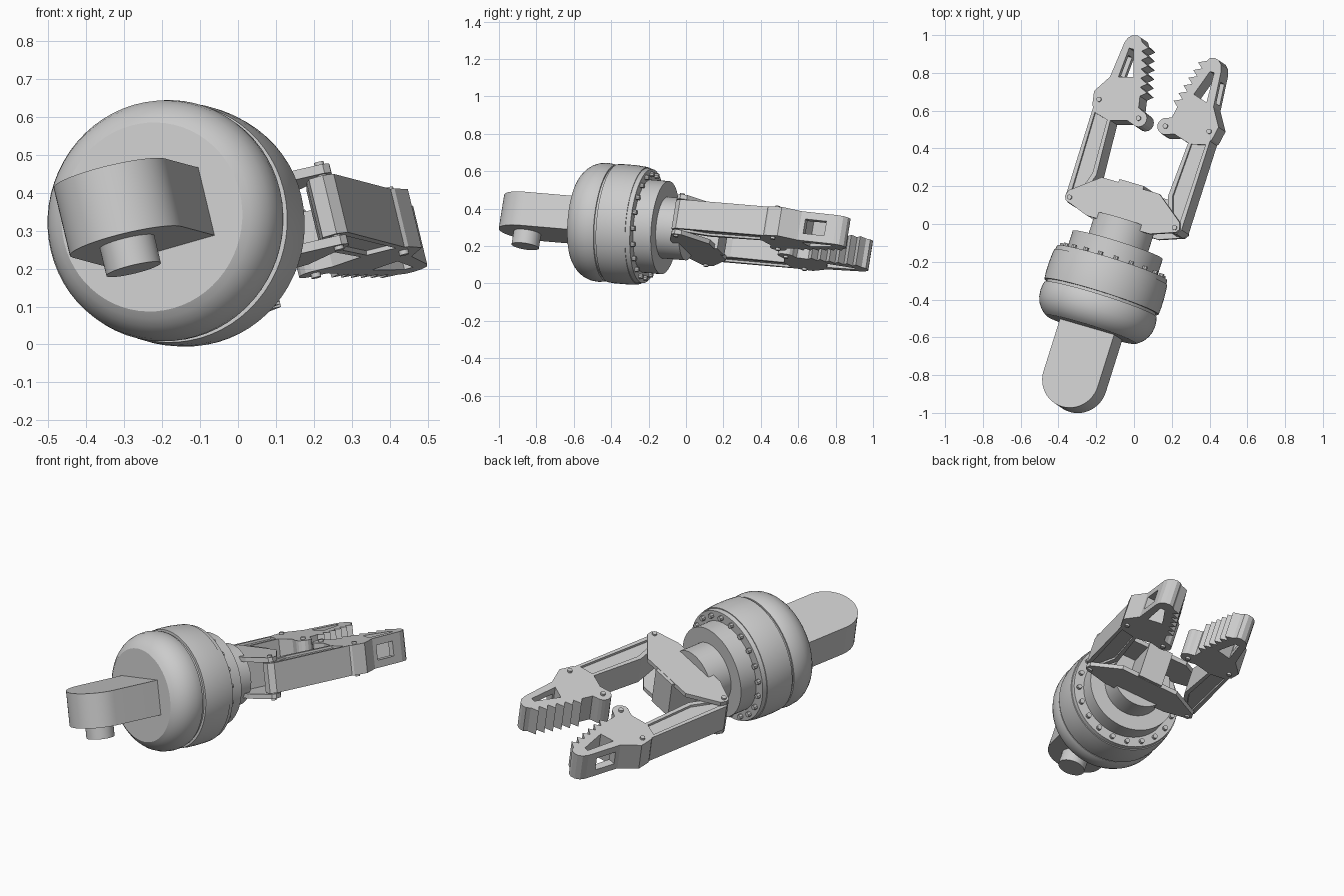
import bpy, bmesh
from math import cos, sin, pi, radians
from mathutils import Matrix, Vector

if "Cube" in bpy.data.objects:
    bpy.data.objects.remove(bpy.data.objects["Cube"])

# Tilted tool frame: local x = width, y = along the gripper, z = thickness
A = Vector((0.315, 1, -0.085)).normalized()
U = Vector((-0.24, 0.16, 1))
U = (U - A * U.dot(A)).normalized()
W = A.cross(U)
FRAME = Matrix((W, A, U)).transposed().to_4x4()
FRAME.translation = (-0.227, -0.558, 0.336)


def finish(bm, name, smooth=False):
    bmesh.ops.recalc_face_normals(bm, faces=bm.faces)
    me = bpy.data.meshes.new(name)
    bm.to_mesh(me)
    bm.free()
    ob = bpy.data.objects.new(name, me)
    bpy.context.collection.objects.link(ob)
    ob.matrix_world = FRAME
    if smooth:
        bpy.ops.object.select_all(action='DESELECT')
        ob.select_set(True)
        bpy.context.view_layer.objects.active = ob
        bpy.ops.object.shade_smooth_by_angle(angle=radians(30))
    return ob


def prism(name, pts, z0, z1, side=1, inset=0, smooth=False):
    """Extrude an outline; optionally sink a recess in both caps."""
    bm = bmesh.new()
    lo = [bm.verts.new((side * x, y, z0)) for x, y in pts]
    hi = [bm.verts.new((side * x, y, z1)) for x, y in pts]
    caps = [bm.faces.new(lo), bm.faces.new(hi)]
    n = len(pts)
    for i in range(n):
        j = (i + 1) % n
        bm.faces.new((lo[i], lo[j], hi[j], hi[i]))
    bmesh.ops.recalc_face_normals(bm, faces=bm.faces)
    if inset:
        bmesh.ops.inset_individual(bm, faces=caps, thickness=inset, depth=0)
        bmesh.ops.inset_individual(bm, faces=caps, thickness=0.002, depth=-0.012)
    return finish(bm, name, smooth)


def lathe(name, profile, segs=64):
    """Revolve (along, radius) pairs about the gripper axis."""
    bm = bmesh.new()
    rings = [[bm.verts.new((r * cos(2 * pi * i / segs), s, r * sin(2 * pi * i / segs)))
              for i in range(segs)] for s, r in profile]
    for a, b in zip(rings, rings[1:]):
        for i in range(segs):
            j = (i + 1) % segs
            bm.faces.new((a[i], a[j], b[j], b[i]))
    bm.faces.new(rings[0])
    bm.faces.new(rings[-1])
    return finish(bm, name, True)


def arc(cx, cy, r, a0, a1, n):
    return [(cx + r * cos(radians(a0 + (a1 - a0) * i / n)),
             cy + r * sin(radians(a0 + (a1 - a0) * i / n))) for i in range(n + 1)]


def pin(name, x, y, r, z0, z1, n=16):
    return prism(name, arc(x, y, r, 0, 360 * (n - 1) / n, n - 1), z0, z1, smooth=True)


def cut(ob, cutter):
    cutter.hide_render = True
    mod = ob.modifiers.new("cut", 'BOOLEAN')
    mod.operation = 'DIFFERENCE'
    mod.object = cutter
    bpy.context.view_layer.update()
    bpy.context.view_layer.objects.active = ob
    bpy.ops.object.modifier_apply(modifier="cut")
    bpy.data.objects.remove(cutter)


# Mounting bar with a round end, and the peg below it
prism("mounting_bar", [(0.155, 0.03)] + [(-0.155, 0.03)] + arc(0, -0.29, 0.155, 180, 360, 24),
      -0.093, 0.093, smooth=True)
pin("mounting_peg", 0, -0.29, 0.074, -0.168, -0.08, 32)

# Bulged wrist body with groove, shelf, flange and hub
lathe("wrist_body", [(0, 0.25), (0.012, 0.268), (0.03, 0.287), (0.055, 0.304), (0.085, 0.315),
                     (0.12, 0.319), (0.15, 0.316), (0.167, 0.311), (0.167, 0.302), (0.182, 0.302),
                     (0.182, 0.317), (0.22, 0.32), (0.27, 0.32), (0.32, 0.317), (0.345, 0.314),
                     (0.345, 0.309), (0.37, 0.306), (0.37, 0.25), (0.47, 0.25), (0.47, 0.165),
                     (0.60, 0.165)])

# Ring of bolts on the shelf
bm = bmesh.new()
for i in range(20):
    t = 2 * pi * i / 20
    m = Matrix.Translation((0.279 * cos(t), 0.376, 0.279 * sin(t))) @ Matrix.Rotation(pi / 2, 4, 'X')
    bmesh.ops.create_cone(bm, cap_ends=True, segments=8, radius1=0.014, radius2=0.014,
                          depth=0.026, matrix=m)
finish(bm, "shelf_bolts")

# Palm: two plates with a block between
half = [(0.18, 0.565), (0.315, 0.612), (0.327, 0.632), (0.318, 0.667), (0.165, 0.783)]
plate = half + [(-x, y) for x, y in reversed(half)]
for name, z in (("upper_palm_plate", 0.085), ("lower_palm_plate", -0.11)):
    prism(name, plate, z, z + 0.025)
prism("palm_block", [(-0.07, 0.57), (0.07, 0.57), (0.07, 0.80), (-0.07, 0.80)], -0.108, 0.108)
pin("palm_pin", 0, 0.58, 0.014, -0.13, 0.13)

# Finger outline with saw teeth on the gripping side
p0, p1 = Vector((0.185, 1.535)), Vector((0.107, 1.256))
nrm = Vector((-0.963, 0.269))
teeth = []
for i in range(6):
    teeth += [p0.lerp(p1, i / 6), p0.lerp(p1, (i + 0.65) / 6) + nrm * 0.036]
finger = ([(0.315, 1.105), (0.342, 1.14), (0.356, 1.214), (0.296, 1.31), (0.277, 1.505),
           (0.267, 1.535), (0.247, 1.555), (0.221, 1.562), (0.198, 1.555)]
          + [tuple(t) for t in teeth] + [tuple(p1), (0.095, 1.195)]
          + arc(0.077, 1.14, 0.045, 95, 275, 8) + [(0.135, 1.113), (0.235, 1.085)])
arm = [(0.27, 0.608), (0.31, 0.606), (0.332, 0.635), (0.334, 1.13), (0.225, 1.13),
       (0.205, 0.79), (0.25, 0.65)]
gap = [(0.252, 1.322), (0.172, 1.345), (0.219, 1.485), (0.243, 1.485)]
window = [(0.235, 1.335), (0.34, 1.335), (0.34, 1.45), (0.235, 1.45)]

# Arms, fingers and pins on both sides
for side, tag in ((-1, "left"), (1, "right")):
    prism(tag + "_arm", arm, -0.08, 0.08, side, inset=0.024)
    f = prism(tag + "_finger", finger, -0.08, 0.08, side)
    cut(f, prism("gap_cutter", gap, -0.2, 0.2, side))
    cut(f, prism("window_cutter", window, -0.04, 0.04, side))
    pin(tag + "_hinge_pin", side * 0.30, 0.633, 0.013, -0.12, 0.12)
    pin(tag + "_knuckle_pin", side * 0.315, 1.178, 0.013, -0.092, 0.092)
    pin(tag + "_ear_pin", side * 0.077, 1.14, 0.013, -0.092, 0.092)
